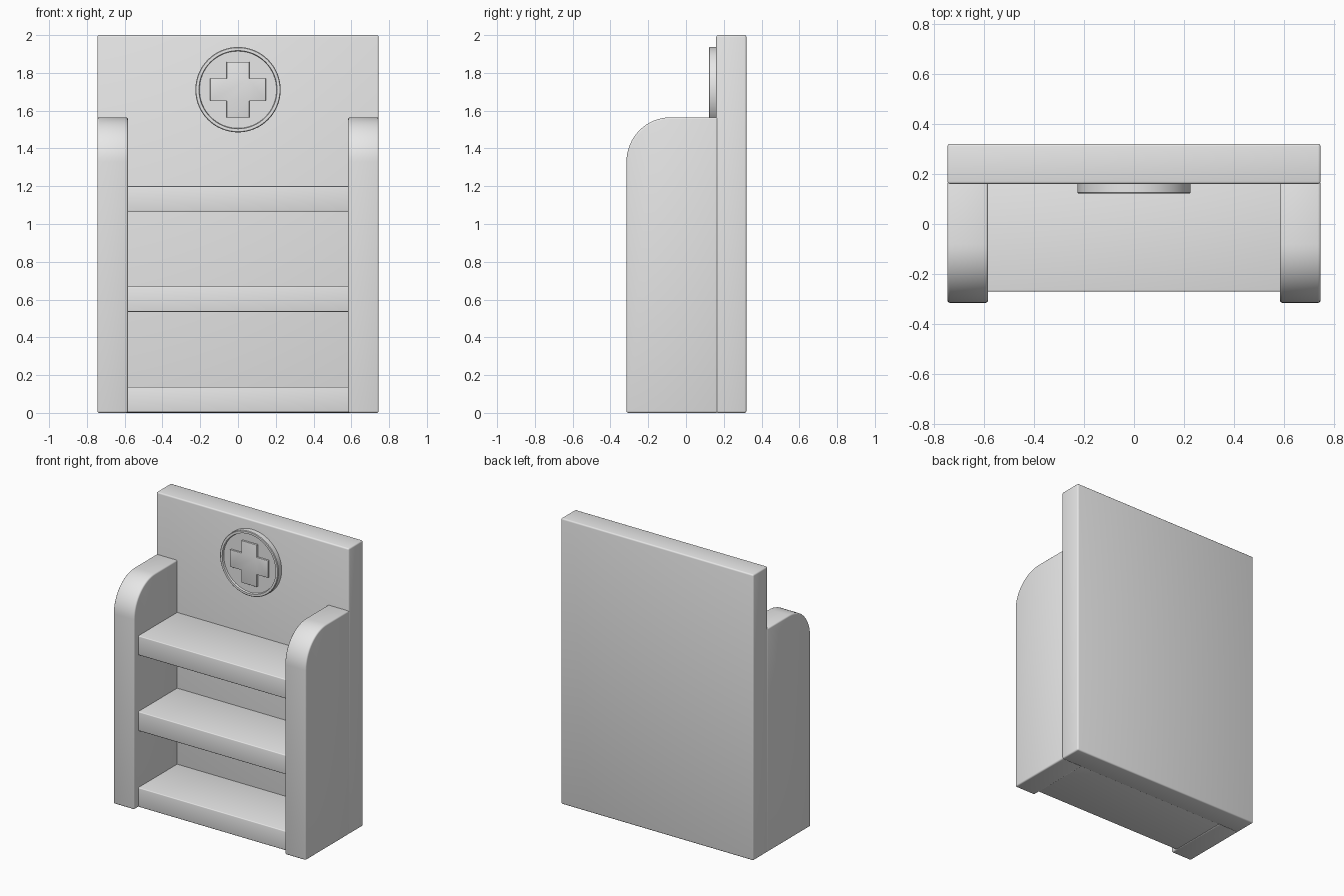
import bpy, bmesh, math
from mathutils import Matrix, Vector

cube = bpy.data.objects.get("Cube")
if cube:
    bpy.data.objects.remove(cube, do_unlink=True)

grey = bpy.data.materials.new("plain grey")
grey.use_nodes = True
colour = (0.8, 0.8, 0.8, 1)
grey.diffuse_color = colour
grey.node_tree.nodes["Principled BSDF"].inputs["Base Color"].default_value = colour


def finish(name, bm, bevel=0.01):
    """Turn a bmesh into a smooth-shaded object with softened edges."""
    bmesh.ops.recalc_face_normals(bm, faces=bm.faces)
    mesh = bpy.data.meshes.new(name)
    bm.to_mesh(mesh)
    bm.free()
    mesh.materials.append(grey)
    obj = bpy.data.objects.new(name, mesh)
    bpy.context.collection.objects.link(obj)
    bpy.ops.object.select_all(action="DESELECT")
    bpy.context.view_layer.objects.active = obj
    obj.select_set(True)
    if bevel:
        mod = obj.modifiers.new("soft edges", "BEVEL")
        mod.width = bevel
        mod.segments = 3
        mod.limit_method = "ANGLE"
        mod.angle_limit = math.radians(40)
        bpy.ops.object.modifier_apply(modifier=mod.name)
    bpy.ops.object.shade_smooth_by_angle(angle=math.radians(35))
    return obj


def box(name, low, high, bevel=0.01):
    low, high = Vector(low), Vector(high)
    bm = bmesh.new()
    bmesh.ops.create_cube(bm, size=1, matrix=Matrix.Translation((low + high) / 2)
                          @ Matrix.Diagonal((*(high - low), 1)))
    return finish(name, bm, bevel)


def prism(name, points, offset, bevel):
    """Extrude a flat outline along an offset."""
    bm = bmesh.new()
    face = bm.faces.new([bm.verts.new(p) for p in points])
    new = bmesh.ops.extrude_face_region(bm, geom=[face])["geom"]
    bmesh.ops.translate(bm, vec=offset,
                        verts=[v for v in new if isinstance(v, bmesh.types.BMVert)])
    return finish(name, bm, bevel)


# Back board
box("back_board", (-0.745, 0.16, 0), (0.745, 0.32, 2))

# Side panels with a rounded upper front corner
radius, front, top = 0.235, -0.315, 1.565
outline = [(0.17, 0), (front, 0)]
for i in range(17):
    a = math.pi / 2 * i / 16
    outline.append((front + radius * (1 - math.cos(a)), top - radius * (1 - math.sin(a))))
outline.append((0.17, top))
for side, x in (("right", -0.745), ("left", 0.583)):
    prism(side + "_panel", [(x, y, z) for y, z in outline], (0.162, 0, 0), 0.01)

# Shelves
for name, z in (("bottom", 0.003), ("middle", 0.535), ("top", 1.065)):
    box(name + "_shelf", (-0.59, -0.27, z), (0.59, 0.17, z + 0.135), 0.006)

# Round badge: a dish with a raised rim, turned about its axis
centre = Vector((0, 0, 1.711))
profile = [(0, 0.134), (0.204, 0.134), (0.207, 0.121), (0.222, 0.121),
           (0.226, 0.125), (0.226, 0.165)]
bm = bmesh.new()
verts = [bm.verts.new(centre + Vector((r, y, 0))) for r, y in profile]
edges = [bm.edges.new(pair) for pair in zip(verts, verts[1:])]
bmesh.ops.spin(bm, geom=verts + edges, cent=centre, axis=(0, 1, 0),
               angle=math.tau, steps=64)
bmesh.ops.remove_doubles(bm, verts=bm.verts, dist=0.0001)
finish("badge", bm, 0)

# Raised cross on the badge
w, l = 0.06, 0.147
quarter = [(w, l), (w, w), (l, w)]
cross = []
for turn in range(4):
    spin = Matrix.Rotation(turn * math.pi / 2, 4, "Y")
    cross += [centre + spin @ Vector((x, 0.121, z)) for x, z in quarter]
prism("badge_cross", cross, (0, 0.02, 0), 0.002)
